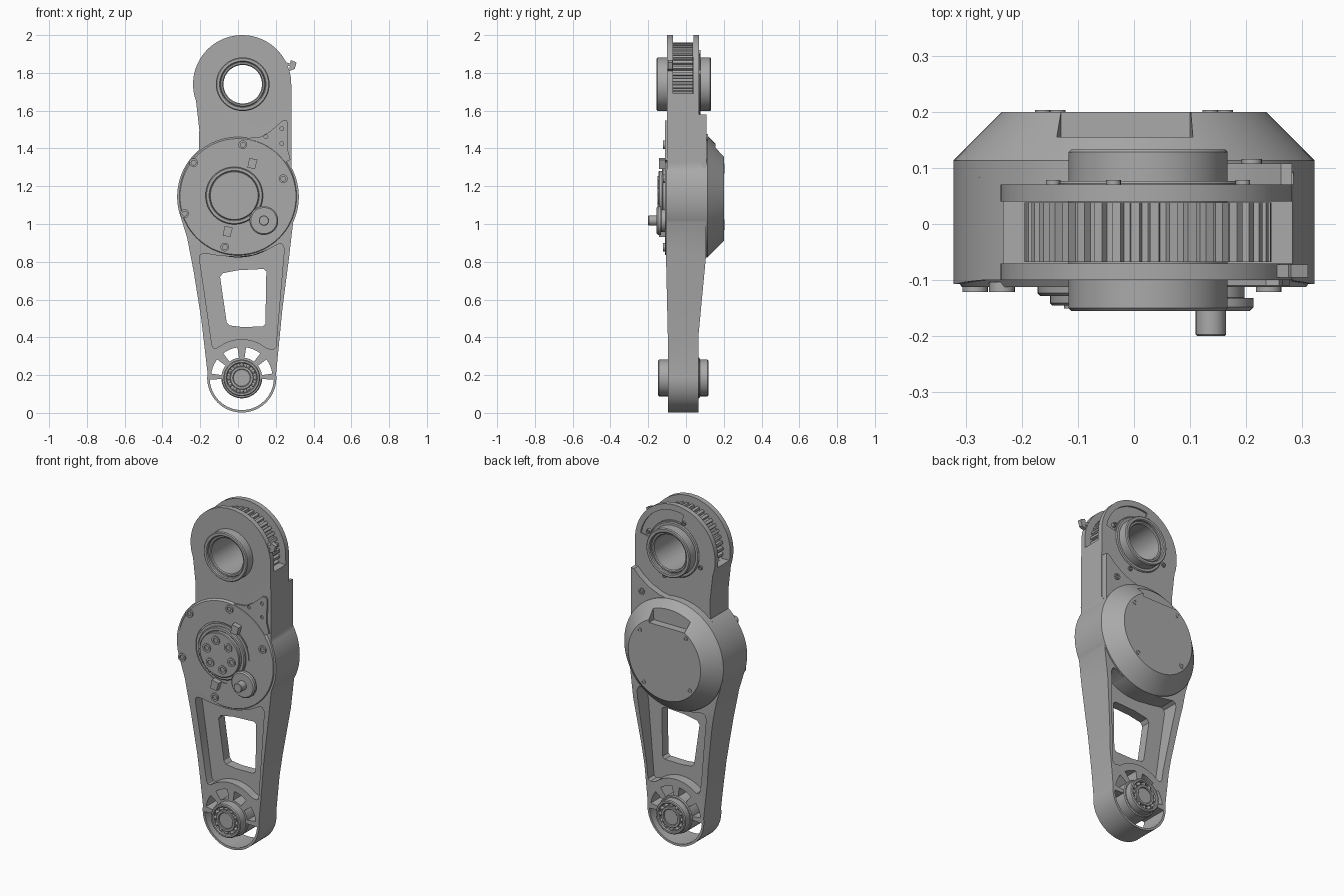
import bpy, bmesh, math
from mathutils import Vector, Matrix

cube = bpy.data.objects.get("Cube")
if cube:
    bpy.data.objects.remove(cube)

grey = bpy.data.materials.new("machined_grey")
grey.use_nodes = True
COLOR = (0.4, 0.4, 0.4, 1)
grey.diffuse_color = COLOR
grey.node_tree.nodes["Principled BSDF"].inputs["Base Color"].default_value = COLOR

TOP, MID, LOW = (0.025, 1.74), (0.0, 1.145), (0.02, 0.185)


def finish(name, bm):
    bmesh.ops.recalc_face_normals(bm, faces=bm.faces)
    me = bpy.data.meshes.new(name)
    bm.to_mesh(me)
    bm.free()
    me.materials.append(grey)
    ob = bpy.data.objects.new(name, me)
    bpy.context.collection.objects.link(ob)
    return ob


def arc(c, r, a0, a1, n=24):
    """Points on an arc in the x-z plane, degrees."""
    angles = [math.radians(a0 + (a1 - a0) * i / n) for i in range(n + 1)]
    return [(c[0] + r * math.cos(a), c[1] + r * math.sin(a)) for a in angles]


def sector(c, r0, r1, a0, a1, n=24):
    return arc(c, r1, a0, a1, n) + arc(c, r0, a1, a0, n)


def prism(name, pts, y0, y1):
    """Extrude an x-z outline from y0 to y1."""
    bm = bmesh.new()
    face = bm.faces.new([bm.verts.new((x, y0, z)) for x, z in pts])
    out = bmesh.ops.extrude_face_region(bm, geom=[face])
    moved = [v for v in out["geom"] if isinstance(v, bmesh.types.BMVert)]
    bmesh.ops.translate(bm, verts=moved, vec=(0, y1 - y0, 0))
    return finish(name, bm)


def lathe(name, c, profile, segs=64, closed=False):
    """Spin an (r, y) profile about the y axis through c."""
    bm = bmesh.new()
    verts = [bm.verts.new((c[0] + r, y, c[1])) for r, y in profile]
    pairs = list(zip(verts, verts[1:])) + ([(verts[-1], verts[0])] if closed else [])
    edges = [bm.edges.new(p) for p in pairs]
    bmesh.ops.spin(bm, geom=verts + edges, cent=(c[0], 0, c[1]), axis=(0, 1, 0),
                   angle=math.tau, steps=segs)
    bmesh.ops.remove_doubles(bm, verts=bm.verts, dist=0.0001)
    return finish(name, bm)


def disc(name, c, r, y0, y1, bevel=0.004, segs=48):
    s = bevel if y1 > y0 else -bevel
    return lathe(name, c, [(0, y0), (r, y0), (r, y1 - s), (r - bevel, y1), (0, y1)], segs)


def ring(name, c, r0, r1, y0, y1, b=0.005):
    return lathe(name, c, [(r0 + b, y0), (r1 - b, y0), (r1, y0 + b), (r1, y1 - b),
                           (r1 - b, y1), (r0 + b, y1), (r0, y1 - b), (r0, y0 + b)], closed=True)


def bolt(name, c, r, y, out):
    """Socket-head bolt sitting on a face at y, pointing along out (+1 or -1)."""
    lathe(name, c, [(0, y), (r * 0.55, y), (r * 0.55, y + out * 0.008),
                    (r, y + out * 0.008), (r, y - out * 0.01)], 18)


def boolean(ob, cutter, op="DIFFERENCE"):
    mod = ob.modifiers.new("cut", "BOOLEAN")
    mod.object, mod.operation, mod.solver = cutter, op, "EXACT"
    bpy.context.view_layer.objects.active = ob
    bpy.ops.object.modifier_apply(modifier=mod.name)
    bpy.data.objects.remove(cutter)


# Arm: front outline intersected with the side profile
outline = (arc((0.022, 1.74), 0.26, 0, 200, 48) + [(-0.213, 1.57), (-0.205, 1.5)]
           + arc(MID, 0.322, 130, 200) + [(-0.27, 0.93), (-0.235, 0.75), (-0.195, 0.5)]
           + arc(LOW, 0.183, 172, 367, 40) + [(0.235, 0.55), (0.27, 0.82)]
           + arc(MID, 0.322, 335, 388))
arm = prism("arm", outline, -0.2, 0.2)
side = prism("side_profile", [(-0.095, -0.1), (-0.095, 0.35), (-0.107, 0.88), (-0.107, 1.2),
             (-0.1, 1.32), (-0.1, 2.1), (0.07, 2.1), (0.07, 1.33), (0.105, 1.28),
             (0.105, 0.82), (0.067, 0.42), (0.067, -0.1)], -1, 1)
side.data.transform(Matrix.Rotation(math.pi / 2, 4, "Z"))
side.data.transform(Matrix.Scale(-1, 4, Vector((1, 0, 0))))
# the turned profile now runs along x, with its own axis along y
if side.data.vertices[0].co.y > 0:
    side.data.transform(Matrix.Scale(-1, 4, Vector((0, 1, 0))))
bm = bmesh.new()
bm.from_mesh(side.data)
bmesh.ops.recalc_face_normals(bm, faces=bm.faces)
bm.to_mesh(side.data)
bm.free()
boolean(arm, side, "INTERSECT")

# Pockets on both faces, the window and the end openings
pocket = ([(0.232, 0.895), (0.215, 0.895), (0.16, 0.865), (0.08, 0.835), (0, 0.825),
           (-0.1, 0.832), (-0.18, 0.845), (-0.2, 0.835), (-0.203, 0.81), (-0.175, 0.62),
           (-0.138, 0.36), (-0.13, 0.345), (-0.115, 0.343)]
          + arc(LOW, 0.205, 125, 50, 16) + [(0.185, 0.335), (0.2, 0.345), (0.245, 0.87)])
window = [(-0.08, 0.74), (0.0, 0.755), (0.135, 0.762), (0.15, 0.75), (0.145, 0.47),
          (0.13, 0.457), (0.02, 0.455), (-0.045, 0.463), (-0.06, 0.48), (-0.095, 0.72)]
boolean(arm, prism("cut", pocket, -0.3, -0.045))
boolean(arm, prism("cut", pocket, 0.01, 0.3))
boolean(arm, prism("cut", window, -0.3, 0.3))
for a in range(4):
    boolean(arm, prism("cut", sector(LOW, 0.108, 0.163, a * 45 + 8, a * 45 + 37, 8), -0.3, 0.3))
boolean(arm, prism("cut", sector(LOW, 0.09, 0.17, 183, 357, 32), -0.3, 0.3))

# Pulley slot, hub bore and shallow recess on the rear cheek
boolean(arm, prism("cut", [(-1, 1.69), (1, 1.69), (1, 2.2), (-1, 2.2)], -0.07, 0.04))
boolean(arm, prism("cut", arc(TOP, 0.12, 0, 352.5, 47), -0.3, 0.3))
boolean(arm, prism("cut", sector(TOP, 0.165, 0.225, 10, 105), 0.06, 0.3))

# Toothed pulley and its hollow hub
teeth = []
for i in range(40):
    for off, r in ((0, 0.205), (3, 0.205), (4, 0.22), (8, 0.22)):
        teeth += arc(TOP, r, i * 9 + off, i * 9 + off, 1)[:1]
pulley = prism("pulley", teeth, -0.068, 0.038)
boolean(pulley, prism("cut", arc(TOP, 0.12, 0, 352.5, 47), -0.3, 0.3))
ring("hub", TOP, 0.118, 0.142, -0.155, 0.133)
ring("hub_liner", TOP, 0.102, 0.12, -0.14, 0.118)
ring("hub_flange", TOP, 0.13, 0.16, 0.06, 0.077)
for i, a in enumerate((20, 110, 200, 290)):
    bolt(f"hub_bolt_{i}", arc(TOP, 0.18, a, a, 1)[0], 0.013, 0.07, 1)
prism("latch_tab", [(0.2, 1.84), (0.275, 1.835), (0.27, 1.81), (0.3, 1.82), (0.31, 1.855),
                    (0.28, 1.868), (0.275, 1.85), (0.2, 1.87)], -0.095, -0.072)

# Motor housing with a coned back and a notch at its top
housing = lathe("motor_housing", MID, [(0, -0.112), (0.307, -0.112), (0.322, -0.09),
                (0.322, 0.113), (0.235, 0.2), (0, 0.2)], 96)
boolean(housing, prism("cut", [(-0.13, 1.34), (0.1, 1.34), (0.12, 1.6), (-0.17, 1.6)], 0.155, 0.3))
for i in range(4):
    bolt(f"cover_bolt_{i}", arc(MID, 0.212, i * 90 + 40, i * 90 + 40, 1)[0], 0.014, 0.195, 1)
boolean(housing, prism("cut", sector((-0.02, 1.15), 0.168, 0.176, 0, 280, 48), -0.3, -0.105))
prism("rear_shoulder", [(0.282, 1.25), (0.282, 1.58), (0.262, 1.578), (0.225, 1.54),
      (0.17, 1.5), (0.1, 1.47), (0, 1.45), (0, 1.25)], 0.06, 0.108)
bolt("shoulder_bolt", (0.21, 1.46), 0.018, 0.108, 1)

# Front ear with small holes
ear = prism("front_ear", [(0.05, 1.455), (0.12, 1.462), (0.17, 1.49), (0.235, 1.547),
            (0.258, 1.548), (0.265, 1.535), (0.262, 1.4), (0.278, 1.34), (0.2, 1.3)], -0.11, -0.09)
for c in ((0.148, 1.462), (0.232, 1.505), (0.232, 1.425)):
    boolean(ear, prism("cut", arc(c, 0.01, 0, 330, 11), -0.3, -0.095))

# Output boss, bolt circle, crank and pin
BOSS = (-0.02, 1.15)
disc("output_boss", BOSS, 0.13, -0.1, -0.145)
ring("boss_collar", BOSS, 0.128, 0.152, -0.128, -0.1)
for i in range(6):
    bolt(f"output_bolt_{i}", arc(BOSS, 0.083, i * 60 + 45, i * 60 + 45, 1)[0], 0.025, -0.143, -1)
CRANK = (0.137, 1.018)
disc("crank_base", CRANK, 0.06, -0.1, -0.135)
disc("crank_disc", CRANK, 0.076, -0.132, -0.155, 0.007)
disc("crank_pin", CRANK, 0.027, -0.15, -0.2, 0.003, 24)
for i, c in enumerate(((0.025, 1.42), (-0.235, 1.325), (0.24, 1.24), (-0.283, 1.055),
                       (-0.07, 0.878))):
    bolt(f"plate_bolt_{i}", c, 0.023, -0.113, -1)
for i, (x, z) in enumerate(((0.075, 1.32), (-0.056, 0.96))):
    tab = prism(f"stop_tab_{i}", [(-0.025, -0.022), (0.015, -0.028), (0.028, 0.02), (-0.015, 0.03)],
                -0.142, -0.1)
    tab.data.transform(Matrix.Translation((x, 0, z)))

# Lower bearing: races, balls and shaft
ring("bearing_outer_race", LOW, 0.078, 0.097, -0.147, 0.118)
ring("bearing_inner_race", LOW, 0.045, 0.062, -0.145, 0.116, 0.003)
ring("bearing_flange", LOW, 0.085, 0.108, -0.09, 0.074)
ring("bearing_cage", LOW, 0.05, 0.09, -0.13, 0.1)
disc("shaft_front", LOW, 0.048, 0, -0.138)
disc("shaft_back", LOW, 0.048, 0, 0.11)
for y in (-0.132, 0.103):
    bm = bmesh.new()
    for x, z in arc(LOW, 0.07, 0, 330, 11):
        bmesh.ops.create_uvsphere(bm, u_segments=10, v_segments=6, radius=0.012,
                                  matrix=Matrix.Translation((x, y, z)))
    finish("bearing_balls_" + ("front" if y < 0 else "back"), bm)

# Smooth curved walls, keep edges crisp
bpy.ops.object.select_all(action="DESELECT")
for ob in bpy.context.collection.objects:
    if ob.type == "MESH":
        ob.select_set(True)
        bpy.context.view_layer.objects.active = ob
bpy.ops.object.shade_smooth_by_angle(angle=math.radians(30))
